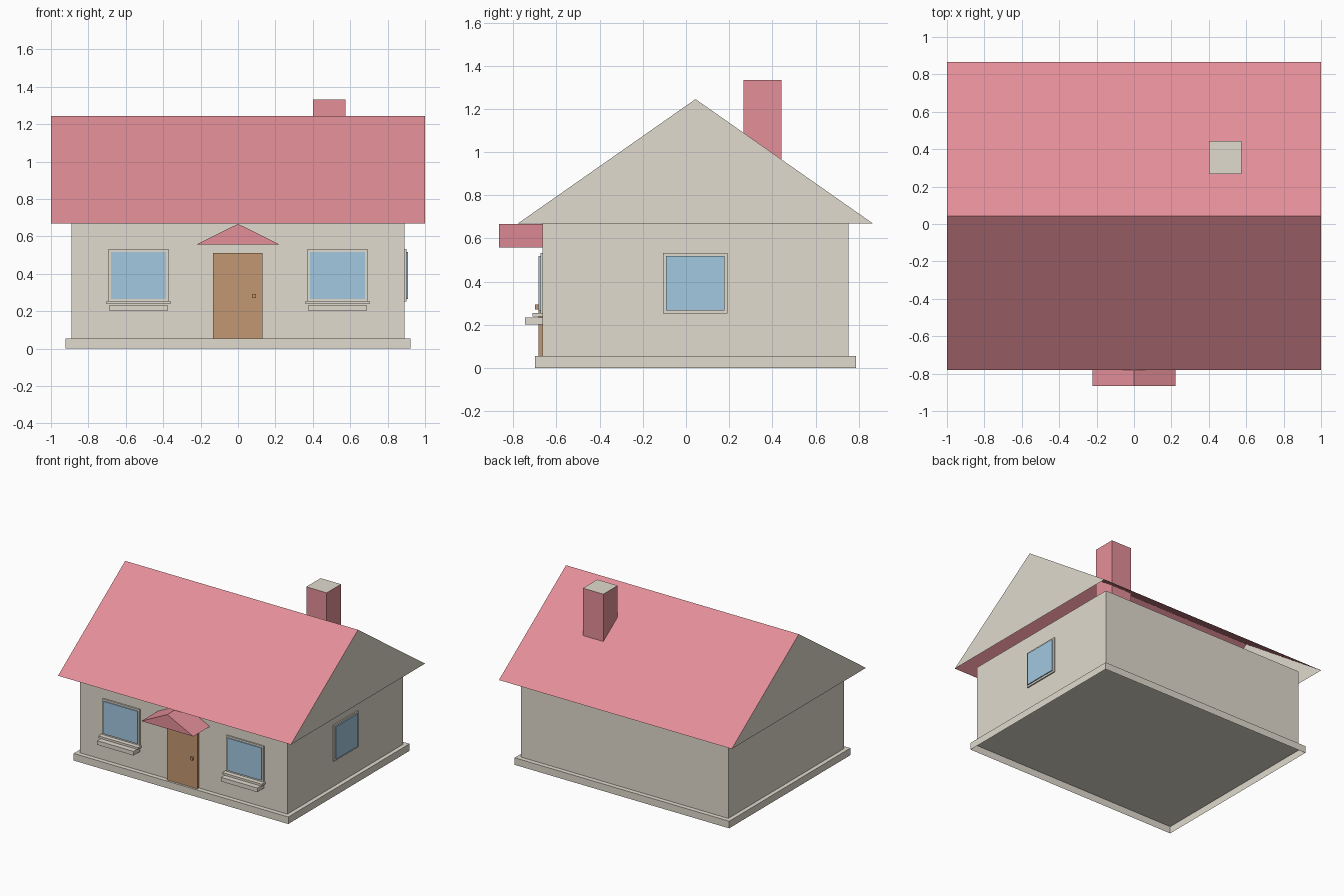
import bpy, bmesh, math
from mathutils import Matrix, Vector

if "Cube" in bpy.data.objects:
    bpy.data.objects.remove(bpy.data.objects["Cube"], do_unlink=True)


def material(name, rgb):
    linear = [((c / 255 + 0.055) / 1.055) ** 2.4 for c in rgb]
    mat = bpy.data.materials.new(name)
    mat.use_nodes = True
    mat.diffuse_color = (*linear, 1)
    mat.node_tree.nodes["Principled BSDF"].inputs["Base Color"].default_value = (*linear, 1)
    return mat


plaster = material("warm grey plaster", (225, 219, 206))
red = material("rose red roofing", (228, 143, 153))
glass = material("pale blue glass", (163, 200, 224))
wood = material("brown wood", (195, 151, 114))


def finish(name, bm, *mats):
    mesh = bpy.data.meshes.new(name)
    bm.to_mesh(mesh)
    bm.free()
    for mat in mats:
        mesh.materials.append(mat)
    obj = bpy.data.objects.new(name, mesh)
    bpy.context.collection.objects.link(obj)
    return obj


def box_mesh(low, high, bottom=True):
    low, high = Vector(low), Vector(high)
    bm = bmesh.new()
    bmesh.ops.create_cube(bm, size=1, matrix=Matrix.Translation((low + high) / 2)
                          @ Matrix.Diagonal((*(high - low), 1)))
    bm.normal_update()
    if not bottom:
        under = [f for f in bm.faces if f.normal.z < -0.9]
        bmesh.ops.delete(bm, geom=under, context="FACES_ONLY")
    return bm


def box(name, low, high, mat, bottom=True):
    return finish(name, box_mesh(low, high, bottom), mat)


def gable_roof(name, profile, along, start, end, end_mat, closed):
    """Extrude an eave-ridge-eave profile; the gable ends use the second material."""
    bm = bmesh.new()
    place = (lambda p, t: (t, p[0], p[1])) if along == "x" else (lambda p, t: (p[0], t, p[1]))
    ends = [[bm.verts.new(place(p, t)) for p in profile] for t in (start, end)]
    for verts in ends:
        bm.faces.new(verts).material_index = 1
    for i in range(3 if closed else 2):
        j = (i + 1) % 3
        bm.faces.new((ends[0][i], ends[0][j], ends[1][j], ends[1][i]))
    bmesh.ops.recalc_face_normals(bm, faces=bm.faces)
    return finish(name, bm, red, end_mat)


def window(name, width, location, angle=0):
    """Flat frame with a slightly smaller pane standing proud of it, facing -y before turning."""
    place = Matrix.Translation(location) @ Matrix.Rotation(angle, 4, "Z")
    for part, mat, margin, depth in (("frame", plaster, 0, 0.01), ("pane", glass, 0.014, 0.018)):
        w, h = width / 2 - margin, 0.14 - margin
        bm = box_mesh((-w, -depth, -h), (w, 0, h))
        bm.transform(place)
        finish(f"{name}_{part}", bm, mat)


# House body: the foundation is an open-bottomed tray carrying the walls
box("foundation", (-0.922, -0.70, 0), (0.922, 0.787, 0.055), plaster, bottom=False)
box("walls", (-0.89, -0.665, 0.055), (0.89, 0.752, 0.668), plaster, bottom=False)

# Roofs
gable_roof("main_roof", [(-0.78, 0.668), (0.044, 1.245), (0.867, 0.668)],
           "x", -1, 1, plaster, False)
gable_roof("porch_roof", [(-0.223, 0.557), (0, 0.667), (0.223, 0.557)],
           "y", -0.867, -0.665, red, True)

# Chimney with a plaster-coloured top
bm = box_mesh((0.40, 0.267, 0.70), (0.575, 0.443, 1.333))
for face in bm.faces:
    face.material_index = int(face.normal.z > 0.9)
finish("chimney", bm, red, plaster)

# Door and knob
box("door", (-0.133, -0.684, 0.055), (0.13, -0.66, 0.512), wood)
box("door_knob", (0.075, -0.699, 0.271), (0.097, -0.683, 0.293), wood)

# Windows and sills
for side, x in (("right", -0.532), ("left", 0.532)):
    window(f"{side}_window", 0.32, (x, -0.665, 0.392))
    box(f"{side}_sill", (x - 0.17, -0.71, 0.238), (x + 0.17, -0.66, 0.254), plaster)
    box(f"{side}_flower_ledge", (x - 0.156, -0.745, 0.202), (x + 0.156, -0.66, 0.234), plaster)
window("side_window", 0.297, (0.89, 0.043, 0.392), math.pi / 2)
